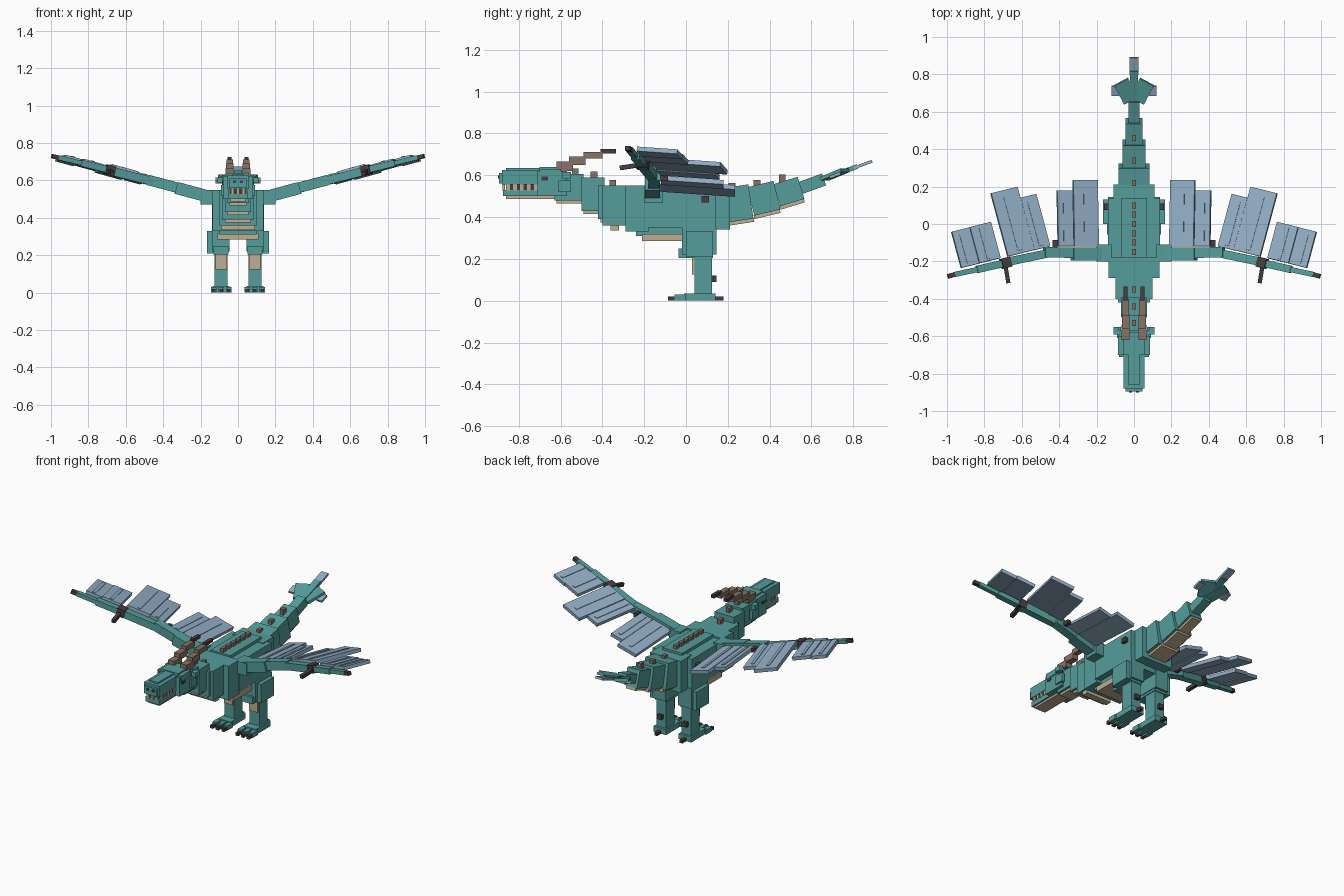
import bpy
from math import radians
from mathutils import Vector

cube = bpy.data.objects.get("Cube")
if cube:
    bpy.data.objects.remove(cube, do_unlink=True)


def material(name, r, g, b):
    m = bpy.data.materials.new(name)
    m.use_nodes = True
    m.diffuse_color = (r, g, b, 1)
    m.node_tree.nodes["Principled BSDF"].inputs["Base Color"].default_value = (r, g, b, 1)
    return m


TEAL = material("teal hide", .09, .34, .33)
TAN = material("tan belly", .53, .42, .29)
BLUE = material("pale blue membrane", .29, .42, .56)
BROWN = material("brown horn", .24, .17, .13)
DARK = material("dark claw", .065, .045, .05)


def cuboid(name, size, mat):
    x, y, z = (s / 2 for s in size)
    verts = [(i * x, j * y, k * z) for i in (-1, 1) for j in (-1, 1) for k in (-1, 1)]
    faces = [(0, 1, 3, 2), (4, 6, 7, 5), (0, 4, 5, 1), (2, 3, 7, 6), (0, 2, 6, 4), (1, 5, 7, 3)]
    me = bpy.data.meshes.new(name)
    me.from_pydata(verts, [], faces)
    me.materials.append(mat)
    ob = bpy.data.objects.new(name, me)
    bpy.context.collection.objects.link(ob)
    return ob


def box(name, x, y, z, mat, rot=(0, 0, 0)):
    """Box from three (low, high) ranges, turned about its centre."""
    ob = cuboid(name, [b - a for a, b in (x, y, z)], mat)
    ob.location = [(a + b) / 2 for a, b in (x, y, z)]
    ob.rotation_euler = [radians(a) for a in rot]
    return ob


def pair(name, x, y, z, mat, rot=(0, 0, 0)):
    box("left_" + name, x, y, z, mat, rot)
    box("right_" + name, (-x[1], -x[0]), y, z, mat, (rot[0], -rot[1], -rot[2]))


def mid(name, half, y, z, mat, rot=(0, 0, 0)):
    return box(name, (-half, half), y, z, mat, rot)


def bar(name, a, b, w, h, mat):
    """Box running from point a to point b."""
    a, b = Vector(a), Vector(b)
    ob = cuboid(name, (w, (b - a).length, h), mat)
    ob.location = (a + b) / 2
    ob.rotation_euler = (b - a).to_track_quat('Y', 'Z').to_euler()


def bar_pair(name, a, b, w, h, mat):
    for side, s in (("left_", 1), ("right_", -1)):
        bar(side + name, (s * a[0], *a[1:]), (s * b[0], *b[1:]), w, h, mat)


# Torso
mid("torso", .14, (-.19, .14), (.35, .54), TEAL)
mid("rump", .11, (.1, .21), (.34, .545), TEAL)
mid("shoulders", .135, (-.29, -.18), (.33, .55), TEAL)
mid("chest", .1, (-.4, -.28), (.36, .55), TEAL)
mid("back_plate", .07, (-.18, .14), (.53, .56), TEAL)
mid("breast_plate", .09, (-.36, -.32), (.335, .5), TAN)
mid("belly_plate", .11, (-.21, -.02), (.285, .32), TAN)
mid("belly", .1, (-.24, .14), (.31, .36), TEAL)
pair("flank_stud", (.14, .16), (.075, .11), (.47, .5), DARK)

# Neck, each step with a plate beneath
for i, (half, y0, y1, z0, z1) in enumerate([
        (.085, -.42, -.38, .39, .55), (.07, -.5, -.39, .43, .59), (.06, -.63, -.49, .48, .605)]):
    mid(f"neck_{i}", half, (y0, y1), (z0, z1), TEAL)
    mid(f"throat_plate_{i}", half - .015, (y0 + .01, y1), (z0 - .015, z0), TAN)

# Head
mid("skull", .08, (-.71, -.57), (.5, .62), TEAL)
mid("crown", .06, (-.7, -.58), (.6, .64), TEAL)
mid("snout", .055, (-.88, -.7), (.555, .625), TEAL)
mid("snout_ridge", .03, (-.86, -.68), (.61, .635), TEAL)
mid("muzzle", .045, (-.895, -.86), (.56, .61), TEAL)
mid("mouth", .045, (-.85, -.7), (.525, .56), DARK)
mid("jaw", .05, (-.875, -.7), (.5, .53), TEAL)
mid("chin_plate", .04, (-.86, -.6), (.487, .502), TAN)
pair("cheek", (.07, .09), (-.61, -.55), (.52, .575), TEAL)
pair("brow", (.06, .085), (-.7, -.6), (.595, .63), TEAL)
pair("ear", (.08, .11), (-.59, -.55), (.585, .615), TEAL)
pair("eye", (.078, .085), (-.69, -.66), (.575, .595), DARK)
pair("nostril", (.012, .028), (-.9, -.89), (.585, .6), DARK)
for i in range(5):
    y = -.86 + i * .033
    pair(f"tooth_{i}", (.042, .052), (y, y + .018), (.528, .557), TAN)
for x in (-.03, 0, .03):
    box("front_tooth", (x - .008, x + .008), (-.878, -.866), (.528, .557), TAN)

# Stepped horns
for i, (y0, y1, z0, z1, w, mat) in enumerate([
        (-.62, -.54, .62, .665, .022, BROWN), (-.56, -.48, .65, .69, .02, BROWN),
        (-.49, -.4, .68, .712, .017, BROWN), (-.41, -.335, .705, .725, .011, DARK)]):
    pair(f"horn_{i}", (.045 - w, .045 + w), (y0, y1), (z0, z1), mat)

# Tail
spine = [(0, .18, .455), (0, .31, .475), (0, .435, .505), (0, .55, .54), (0, .66, .58)]
for i, (w, h) in enumerate([(.165, .165), (.125, .14), (.09, .11), (.06, .06)]):
    a, b = spine[i], spine[i + 1]
    bar(f"tail_{i}", a, b, w, h, TEAL)
    if i < 3:
        drop = Vector((0, .015, -h / 2 - .005))
        bar(f"tail_plate_{i}", Vector(a) + drop, Vector(b) + drop, w * .75, .02, TAN)
bar("tail_tip", (0, .62, .57), (0, .82, .642), .045, .022, TEAL)
bar("tail_point", (0, .8, .634), (0, .89, .667), .05, .014, BLUE)
pair("tail_fin", (0, .085), (.65, .77), (.594, .612), TEAL, (20, 0, -28))
pair("tail_fin_edge", (.08, .12), (.685, .74), (.593, .607), BLUE, (20, 0, 0))

# Spines along the back, neck and tail
ridge = [(.1 - .05 * i, .57) for i in range(6)] + [
    (.22, .55), (.34, .565), (.46, .59), (-.35, .565), (-.44, .605), (-.53, .62)]
for i, (y, z) in enumerate(ridge):
    mid(f"spine_{i}", .012, (y - .016, y + .016), (z - .03, z + .013), BROWN)

# Legs
pair("hip", (.075, .165), (.0, .13), (.21, .33), TEAL)
pair("thigh", (.045, .14), (-.02, .145), (.22, .35), TEAL)
pair("knee", (.05, .13), (-.035, .13), (.205, .25), TEAL)
pair("shin", (.055, .125), (.04, .125), (.02, .22), TEAL)
pair("shin_plate", (.06, .12), (.028, .042), (.125, .215), TAN)
pair("spur", (.075, .105), (.11, .145), (.09, .12), DARK)
pair("foot", (.045, .135), (-.01, .14), (.0, .035), TEAL)
pair("heel_claw", (.08, .1), (.14, .18), (.0, .02), DARK)
for i, x in enumerate((.05, .09, .13)):
    pair(f"toe_{i}", (x - .014, x + .014), (-.055, .0), (.0, .03), TEAL)
    pair(f"toe_claw_{i}", (x - .01, x + .01), (-.085, -.05), (.0, .02), DARK)

# Wing arms
pair("shoulder", (.12, .2), (-.2, -.11), (.47, .55), TEAL)
bar_pair("upper_arm", (.18, -.16, .52), (.33, -.16, .56), .07, .065, TEAL)
bar_pair("elbow", (.3, -.155, .555), (.48, -.15, .602), .055, .055, TEAL)
bar_pair("forearm", (.45, -.155, .592), (.69, -.205, .652), .045, .045, TEAL)
bar_pair("hand", (.67, -.205, .65), (.84, -.243, .693), .04, .035, TEAL)
bar_pair("finger", (.82, -.24, .688), (.96, -.27, .722), .028, .025, TEAL)
bar_pair("finger_claw", (.95, -.268, .72), (.995, -.28, .73), .025, .022, DARK)
pair("wrist", (.66, .71), (-.235, -.18), (.63, .68), DARK, (0, -15, -14))
bar_pair("thumb_claw", (.688, -.22, .65), (.672, -.315, .635), .022, .022, DARK)
pair("elbow_stud", (.41, .435), (-.125, -.085), (.575, .6), DARK)

# Wing membranes: centre, width, length and yaw of each plank
planks = [(.258, .057, .537, .135, .355, 0), (.368, .03, .566, .085, .3, 0),
          (.529, .01, .611, .09, .29, -14), (.65, .012, .645, .15, .35, -14),
          (.797, -.1, .683, .12, .2, -14), (.903, -.127, .707, .1, .2, -14)]
for i, (x, y, z, w, l, yaw) in enumerate(planks):
    pair(f"membrane_{i}", (x - w / 2, x + w / 2), (y - l / 2, y + l / 2),
         (z - .011, z + .011), BLUE, (-4, -15, yaw))
    pair(f"membrane_rib_{i}", (x - .01, x + .01), (y - l * .45, y + l * .4),
         (z + .008, z + .016), BLUE, (-4, -15, yaw))
